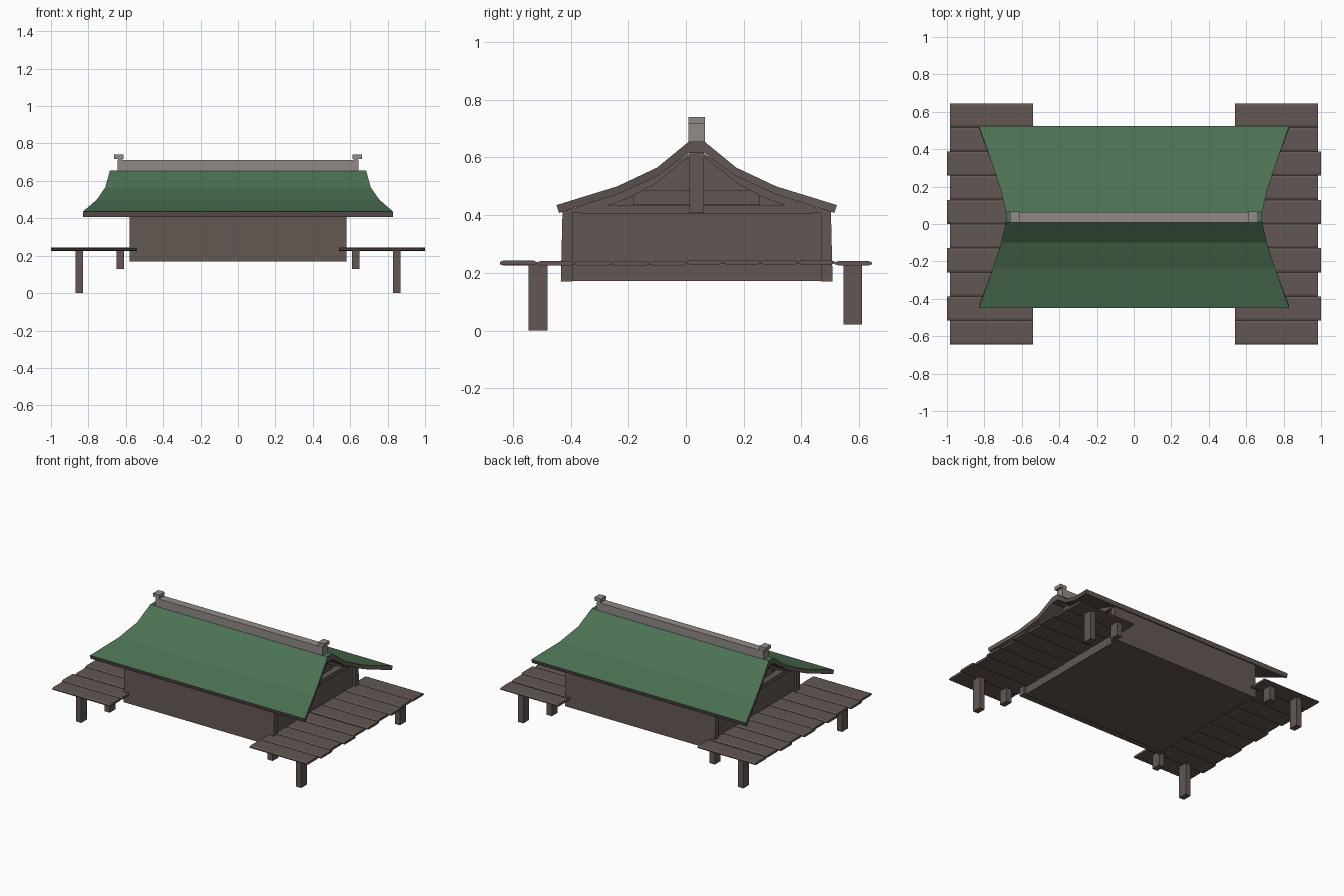
import bpy, bmesh, random

if "Cube" in bpy.data.objects:
    bpy.data.objects.remove(bpy.data.objects["Cube"])
random.seed(4)


def material(name, rgb):
    m = bpy.data.materials.new(name)
    m.diffuse_color = (*rgb, 1)
    m.use_nodes = True
    m.node_tree.nodes["Principled BSDF"].inputs["Base Color"].default_value = m.diffuse_color
    return m


WOOD = material("brown wood", (0.122, 0.097, 0.087))
GREEN = material("green roof", (0.072, 0.168, 0.087))
STONE = material("grey ridge", (0.283, 0.258, 0.238))
CY = 0.037  # the house sits slightly behind the centre line


def finish(name, bm, *mats):
    bmesh.ops.recalc_face_normals(bm, faces=bm.faces)
    me = bpy.data.meshes.new(name)
    bm.to_mesh(me)
    bm.free()
    for m in mats:
        me.materials.append(m)
    ob = bpy.data.objects.new(name, me)
    bpy.context.collection.objects.link(ob)
    return ob


def prism(name, pts, x0, x1, mat=WOOD):
    """Extrude a (y, z) outline along x."""
    bm = bmesh.new()
    a = [bm.verts.new((x0, y, z)) for y, z in pts]
    b = [bm.verts.new((x1, y, z)) for y, z in pts]
    bm.faces.new(a)
    bm.faces.new(b)
    n = len(pts)
    for i in range(n):
        j = (i + 1) % n
        bm.faces.new((a[i], a[j], b[j], b[i]))
    return finish(name, bm, mat)


def box(name, x0, x1, y0, y1, z0, z1, mat=WOOD):
    return prism(name, [(y0, z0), (y1, z0), (y1, z1), (y0, z1)], min(x0, x1), max(x0, x1), mat)


# House body: long walls stand a little proud of the recessed core
box("house_core", -0.562, 0.562, CY - 0.45, CY + 0.45, 0.172, 0.412)
for s, label in ((-1, "front"), (1, "back")):
    prism(label + "_wall", [(CY + s * d, z) for d, z in
          ((0.43, 0.17), (0.471, 0.17), (0.465, 0.418), (0.43, 0.43))], -0.58, 0.58)

# Curved roof: stations of (distance from ridge, top z, underside z, half length)
half = [(0.486, 0.435, 0.408, 0.83), (0.275, 0.50, 0.472, 0.755),
        (0.137, 0.565, 0.535, 0.71), (0.027, 0.655, 0.615, 0.685)]
stations = [(CY - d, t, u, w) for d, t, u, w in half]
stations += [(CY + d, t, u, w) for d, t, u, w in reversed(half)]
bm = bmesh.new()
rings = []
for i, (y, t, u, w) in enumerate(stations):
    inset = 0.009 if i == 0 else -0.009 if i == 7 else 0
    rings.append([bm.verts.new(p) for p in
                  ((-w, y, t), (w, y, t), (w, y + inset, u), (-w, y + inset, u))])
for r, q in zip(rings, rings[1:]):
    for k in range(4):
        f = bm.faces.new((r[k], r[(k + 1) % 4], q[(k + 1) % 4], q[k]))
        f.material_index = 1 if k == 0 else 0
bm.faces.new(rings[0])
bm.faces.new(rings[-1])
finish("roof", bm, WOOD, GREEN)

# Gable ends: recessed panel, curved rafters, king post and tie beam
rafter = [(0.465, 0.41), (0.275, 0.475), (0.137, 0.54), (0.0, 0.63), (0.0, 0.60),
          (0.03, 0.60), (0.14, 0.51), (0.235, 0.46), (0.33, 0.425), (0.35, 0.41)]
panel = [(0.44, 0.405), (0.275, 0.472), (0.137, 0.535), (0.027, 0.61)]
for s, label in ((-1, "left"), (1, "right")):
    prism(label + "_gable_panel", [(CY - d, z) for d, z in panel] +
          [(CY + d, z) for d, z in reversed(panel)], s * 0.50, s * 0.53)
    for t, side in ((-1, "front"), (1, "back")):
        prism(f"{label}_{side}_rafter", [(CY + t * d, z) for d, z in rafter], s * 0.53, s * 0.585)
    box(label + "_king_post", s * 0.53, s * 0.59, CY - 0.025, CY + 0.025, 0.41, 0.625)
    box(label + "_tie_beam", s * 0.53, s * 0.58, CY - 0.40, CY + 0.40, 0.405, 0.433)
    box(label + "_cross_rail", s * 0.52, s * 0.54, CY - 0.22, CY + 0.22, 0.435, 0.485)

# Ridge beam with upright end caps
box("ridge_beam", -0.645, 0.645, CY - 0.028, CY + 0.028, 0.645, 0.711, STONE)
for s, label in ((-1, "left"), (1, "right")):
    box(label + "_ridge_neck", s * 0.618, s * 0.642, CY - 0.028, CY + 0.028, 0.705, 0.725, STONE)
    box(label + "_ridge_cap", s * 0.613, s * 0.662, CY - 0.028, CY + 0.029, 0.717, 0.74, STONE)

# Plank decks with uneven bevelled boards, and their posts
for s, label in ((-1, "left"), (1, "right")):
    for i in range(10):
        y0, y1 = -0.645 + 0.129 * i, -0.645 + 0.129 * (i + 1)
        end = 0.985 if i % 2 == 0 or i == 9 else 1.0
        z = 0.227 + random.uniform(-0.002, 0.003)
        prism(f"{label}_deck_plank_{i + 1}",
              [(y0, z + 0.004), (y0 + 0.012, z), (y1 - 0.012, z), (y1, z + 0.004),
               (y1, z + 0.010), (y1 - 0.012, z + 0.015), (y0 + 0.012, z + 0.015),
               (y0, z + 0.010)], s * 0.54, s * end)
    for y0, foot, side in ((-0.545, 0.0, "front"), (0.545, 0.022, "back")):
        box(f"{label}_{side}_outer_post", s * 0.83, s * 0.87, y0, y0 + 0.065, foot, 0.232)
        box(f"{label}_{side}_inner_post", s * 0.61, s * 0.65, y0, y0 + 0.065, 0.13, 0.232)
